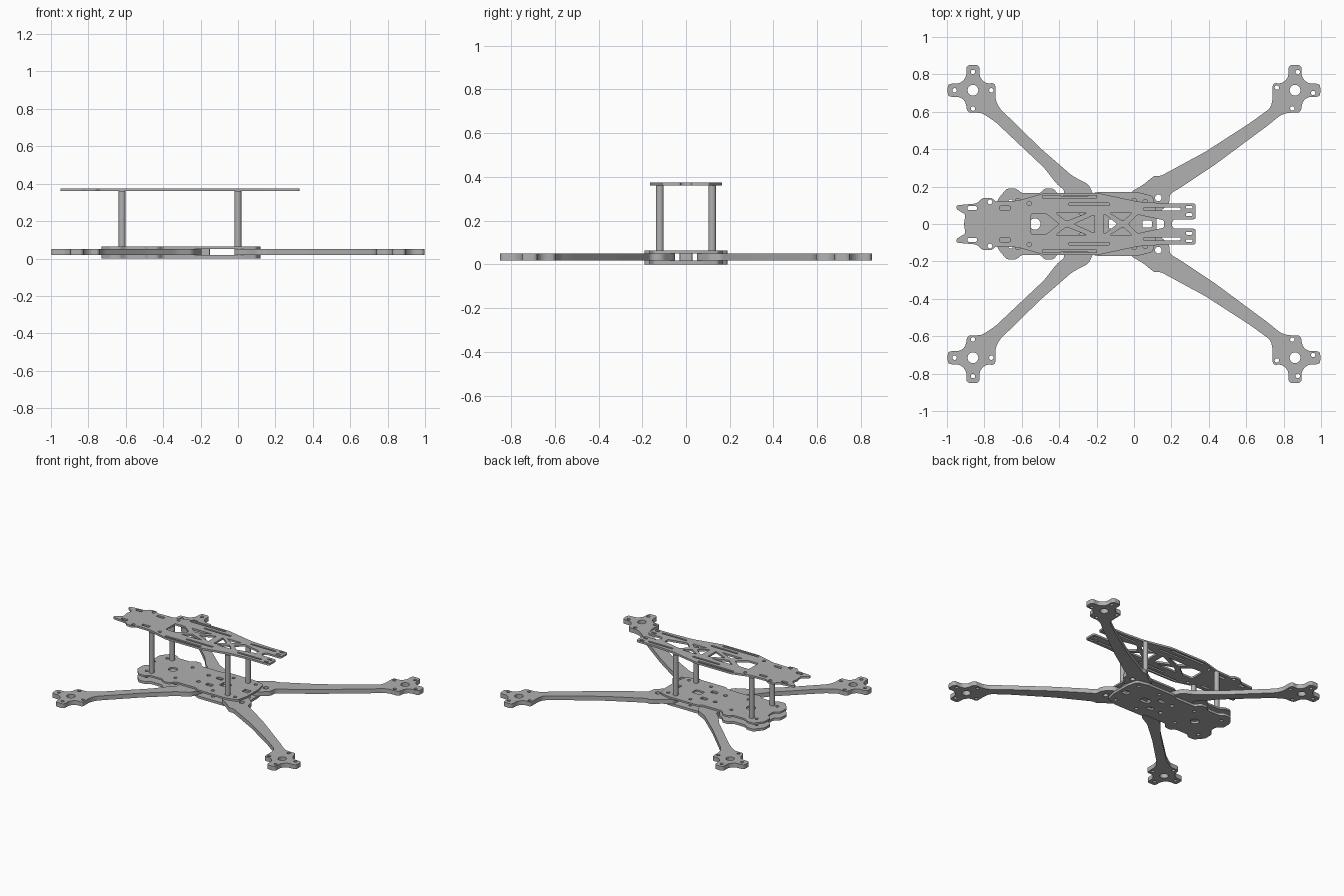
import bpy
import bmesh
import math
from mathutils import Vector

cube = bpy.data.objects.get("Cube")
if cube:
    bpy.data.objects.remove(cube)


def make_material(name, value):
    mat = bpy.data.materials.new(name)
    mat.use_nodes = True
    color = (value, value, value, 1)
    mat.diffuse_color = color
    mat.node_tree.nodes["Principled BSDF"].inputs["Base Color"].default_value = color
    return mat


GREY = make_material("matte grey", 0.44)


def rounded(points, radius, steps=4):
    """Replace each corner of a closed outline by a small curve."""
    result = []
    pts = [Vector(p) for p in points]
    for i, corner in enumerate(pts):
        before, after = pts[i - 1] - corner, pts[(i + 1) % len(pts)] - corner
        a = corner + before.normalized() * min(radius, before.length * 0.45)
        b = corner + after.normalized() * min(radius, after.length * 0.45)
        for k in range(steps + 1):
            t = k / steps
            result.append(a * (1 - t) ** 2 + corner * 2 * t * (1 - t) + b * t ** 2)
    return result


def circle(x, y, radius, count=20):
    angles = [math.tau * k / count for k in range(count)]
    return [(x + radius * math.cos(a), y + radius * math.sin(a)) for a in angles]


def slot(x, y, width, height):
    w, h = width / 2, height / 2
    box = [(x - w, y - h), (x + w, y - h), (x + w, y + h), (x - w, y + h)]
    return rounded(box, 0.006, 2)


def flip(points):
    return [(p[0], -p[1]) for p in reversed(points)]


def mirrored_outline(half):
    return half + flip([p for p in half if p[1] > 0])


def both_sides(shapes):
    return shapes + [flip(s) for s in shapes]


def plate(name, outline, holes, bottom, top):
    """Flat sheet with cut-outs, made from a filled curve."""
    curve = bpy.data.curves.new(name, 'CURVE')
    curve.dimensions = '2D'
    curve.fill_mode = 'BOTH'
    curve.extrude = (top - bottom) / 2
    for loop in [outline] + holes:
        spline = curve.splines.new('POLY')
        spline.points.add(len(loop) - 1)
        for point, p in zip(spline.points, loop):
            point.co = (p[0], p[1], 0, 1)
        spline.use_cyclic_u = True
    temp = bpy.data.objects.new(name + " curve", curve)
    bpy.context.collection.objects.link(temp)
    bpy.context.view_layer.update()
    graph = bpy.context.evaluated_depsgraph_get()
    mesh = bpy.data.meshes.new_from_object(temp.evaluated_get(graph))
    bpy.data.objects.remove(temp)
    bm = bmesh.new()
    bm.from_mesh(mesh)
    bmesh.ops.remove_doubles(bm, verts=bm.verts, dist=0.0002)
    bmesh.ops.recalc_face_normals(bm, faces=bm.faces)
    for face in bm.faces:
        face.smooth = False
        face.material_index = 0
    bm.to_mesh(mesh)
    bm.free()
    mesh.materials.clear()
    mesh.materials.append(GREY)
    obj = bpy.data.objects.new(name, mesh)
    obj.location.z = (top + bottom) / 2
    bpy.context.collection.objects.link(obj)
    return obj


# Motor mount cross, around its own centre, outward is +x +y
MOUNT = [(-.04, -.12), (.03, -.12), (.04, -.06), (.07, -.035), (.135, -.035),
         (.135, .035), (.07, .035), (.035, .07), (.035, .135), (-.035, .135),
         (-.035, .07), (-.07, .035), (-.12, .04), (-.12, -.05)]

# Arm outlines from the mount inwards, round the root and back out
ROOT_RIGHT = [(.73, .62), (.62, .54), (.38, .385), (.14, .255), (.11, .26),
              (.05, .21), (-.02, .17), (-.02, .05), (.12, .05), (.19, .11),
              (.19, .16), (.25, .195), (.43, .315), (.72, .53), (.78, .58)]
ROOT_LEFT = [(.72, .62), (.5, .405), (.33, .257), (.24, .21), (.22, .16),
             (.19, .05), (.3, .05), (.38, .14), (.37, .18), (.41, .21),
             (.48, .3), (.74, .545), (.8, .585)]


def arm(name, root, side, end, tilt):
    cx, cy = 0.861, 0.715
    outline = rounded([(cx + u, cy + v) for u, v in MOUNT] + root, 0.022)
    holes = [circle(cx, cy, 0.029)]
    for k in range(4):
        a = tilt + k * math.pi / 2
        holes.append(circle(cx + 0.098 * math.cos(a), cy + 0.098 * math.sin(a), 0.012, 12))
    if side > 0:
        holes.append(circle(0.13, 0.14, 0.018, 12))
    loops = [[(p[0] * side, p[1] * end) for p in loop] for loop in [outline] + holes]
    plate(name, loops[0], loops[1:], 0.018, 0.05)


for end, word in ((1, "back"), (-1, "front")):
    arm(word + "_left_arm", ROOT_RIGHT, 1, end, -0.15)
    arm(word + "_right_arm", ROOT_LEFT, -1, end, 0.0)

# Lower and upper body plates that clamp the arms
body = mirrored_outline([
    (.12, .07), (.1, .15), (.02, .17), (-.21, .17), (-.24, .15), (-.4, .15),
    (-.43, .19), (-.48, .19), (-.5, .165), (-.6, .165), (-.63, .19),
    (-.68, .19), (-.73, .13), (-.73, .06), (-.69, .03)])
body_cuts = [circle(-.53, 0, .03), slot(-.1, 0, .07, .05), slot(.07, 0, .05, .04)]
body_cuts += both_sides([
    circle(-.28, .06, .014, 12), circle(-.44, .1, .012, 12), circle(-.66, .12, .012, 12),
    circle(.06, .12, .012, 12), circle(-.12, .12, .012, 12), slot(-.19, .06, .05, .03)])
body = rounded(body, 0.015)
plate("bottom_plate", body, body_cuts, 0.0, 0.018)
plate("middle_plate", body, body_cuts, 0.05, 0.063)

# Key block between the arm roots
plate("arm_key", slot(-.2, 0, .1, .06), [], 0.018, 0.05)

# Top deck with forked tail, notched nose and truss windows
deck = mirrored_outline([
    (.2, 0), (.21, .025), (.33, .025), (.33, .11), (.17, .11), (.02, .12),
    (-.19, .165), (-.48, .165), (-.62, .125), (-.74, .12), (-.76, .14),
    (-.81, .14), (-.84, .11), (-.95, .1), (-.95, .08), (-.9, .05), (-.91, 0)])
windows = [
    [(-.55, -.055), (-.55, .055), (-.47, .055), (-.4, 0), (-.47, -.055)],
    [(-.21, .05), (-.21, -.05), (-.32, 0)],
    [(-.16, .055), (-.16, -.055), (-.09, 0)],
    [(.02, .05), (.16, .02), (.16, -.02), (.02, -.05), (-.03, 0)]]
windows += both_sides([
    [(-.42, .06), (-.25, .06), (-.36, .015)],
    [(-.13, .06), (-.01, .06), (-.06, .015)]])
deck_cuts = [rounded(w, 0.01, 3) for w in windows]
deck_cuts += both_sides([
    slot(-.345, .145, .29, .016), slot(-.24, .105, .22, .014), slot(.15, .08, .2, .014),
    slot(.295, .09, .035, .015), slot(.295, .05, .035, .015),
    slot(-.865, .085, .05, .02), slot(-.69, .085, .06, .02),
    circle(-.77, .118, .013, 12), circle(-.56, .11, .012, 12)])
plate("top_deck", rounded(deck, 0.014), deck_cuts, 0.36, 0.374)

# Four round standoffs between the body and the top deck
for x, place in ((-0.62, "nose"), (0.0, "tail")):
    for y, word in ((0.12, "back"), (-0.12, "front")):
        bpy.ops.mesh.primitive_cylinder_add(vertices=20, radius=0.018, depth=0.298,
                                            location=(x, y, 0.2115))
        post = bpy.context.object
        post.name = place + "_" + word + "_standoff"
        post.data.materials.append(GREY)
        bpy.ops.object.shade_smooth_by_angle()
